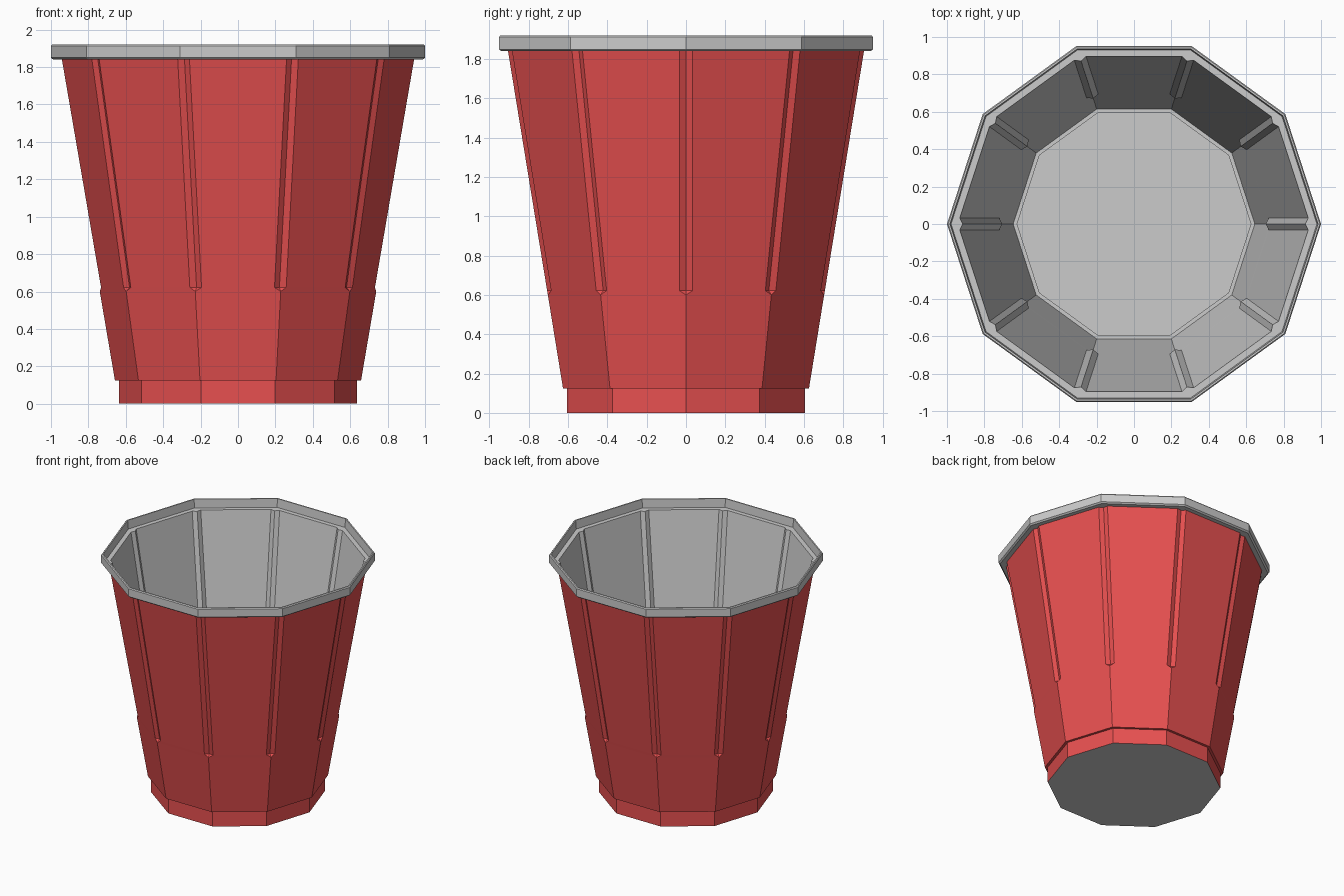
import bpy, bmesh, math
from mathutils import Vector

if "Cube" in bpy.data.objects:
    bpy.data.objects.remove(bpy.data.objects["Cube"])

SIDES = 10
GROOVE_W, GROOVE_D = 0.033, 0.026   # half width and depth of the corner grooves

red = bpy.data.materials.new("red_plastic")
red.diffuse_color = (0.8, 0.08, 0.08, 1)
red.use_nodes = True
red.node_tree.nodes["Principled BSDF"].inputs["Base Color"].default_value = red.diffuse_color


def ring(bm, radius, z, grooved):
    """Three points per corner; they collapse into one where there is no groove."""
    w, d = (GROOVE_W, GROOVE_D) if grooved else (0, 0)
    drop = w * math.tan(math.pi / SIDES)
    verts = []
    for i in range(SIDES):
        a = 2 * math.pi * i / SIDES
        out = Vector((math.cos(a), math.sin(a), 0))
        tan = Vector((-out.y, out.x, 0))
        for r, t in ((radius - drop, -w), (radius - d, 0), (radius - drop, w)):
            verts.append(bm.verts.new(out * r + tan * t + Vector((0, 0, z))))
    return verts


def lathe(name, profile, mat=None, cap_start=False, cap_end=False):
    """Skin rings given as (radius, z, grooved); rising profiles face outward."""
    bm = bmesh.new()
    rings = [ring(bm, *p) for p in profile]
    n = SIDES * 3
    for a, b in zip(rings, rings[1:]):
        for i in range(n):
            j = (i + 1) % n
            bm.faces.new((a[i], a[j], b[j], b[i]))
    if cap_start:
        bm.faces.new(rings[0][::-1])
    if cap_end:
        bm.faces.new(rings[-1])
    bmesh.ops.remove_doubles(bm, verts=bm.verts, dist=1e-4)
    me = bpy.data.meshes.new(name)
    bm.to_mesh(me)
    bm.free()
    ob = bpy.data.objects.new(name, me)
    bpy.context.collection.objects.link(ob)
    if mat:
        me.materials.append(mat)
    return ob


# Red outside wall: foot, small step, tapered body with grooves in the upper part
lathe("outer_wall", [
    (0.637, 0.0, False), (0.637, 0.125, False), (0.658, 0.125, False),
    (0.739, 0.60, False), (0.743, 0.622, True), (0.952, 1.84, True)], red)

# Grey underside
lathe("base_underside", [(0.632, 0.0, False), (0.637, 0.0, False)], cap_start=True)

# Grey upstanding rim with an inner ledge
lathe("rim", [
    (0.952, 1.84, True), (0.988, 1.84, False), (1.0, 1.85, False),
    (1.0, 1.912, False), (0.994, 1.92, False), (0.984, 1.92, False),
    (0.978, 1.852, False), (0.942, 1.852, True)])

# Grey inside wall, with the grooves showing as ribs, and the floor
lathe("inner_lining", [
    (0.942, 1.852, True), (0.731, 0.622, True), (0.727, 0.60, False),
    (0.646, 0.137, False), (0.625, 0.137, False), (0.625, 0.012, False)],
    cap_end=True)
